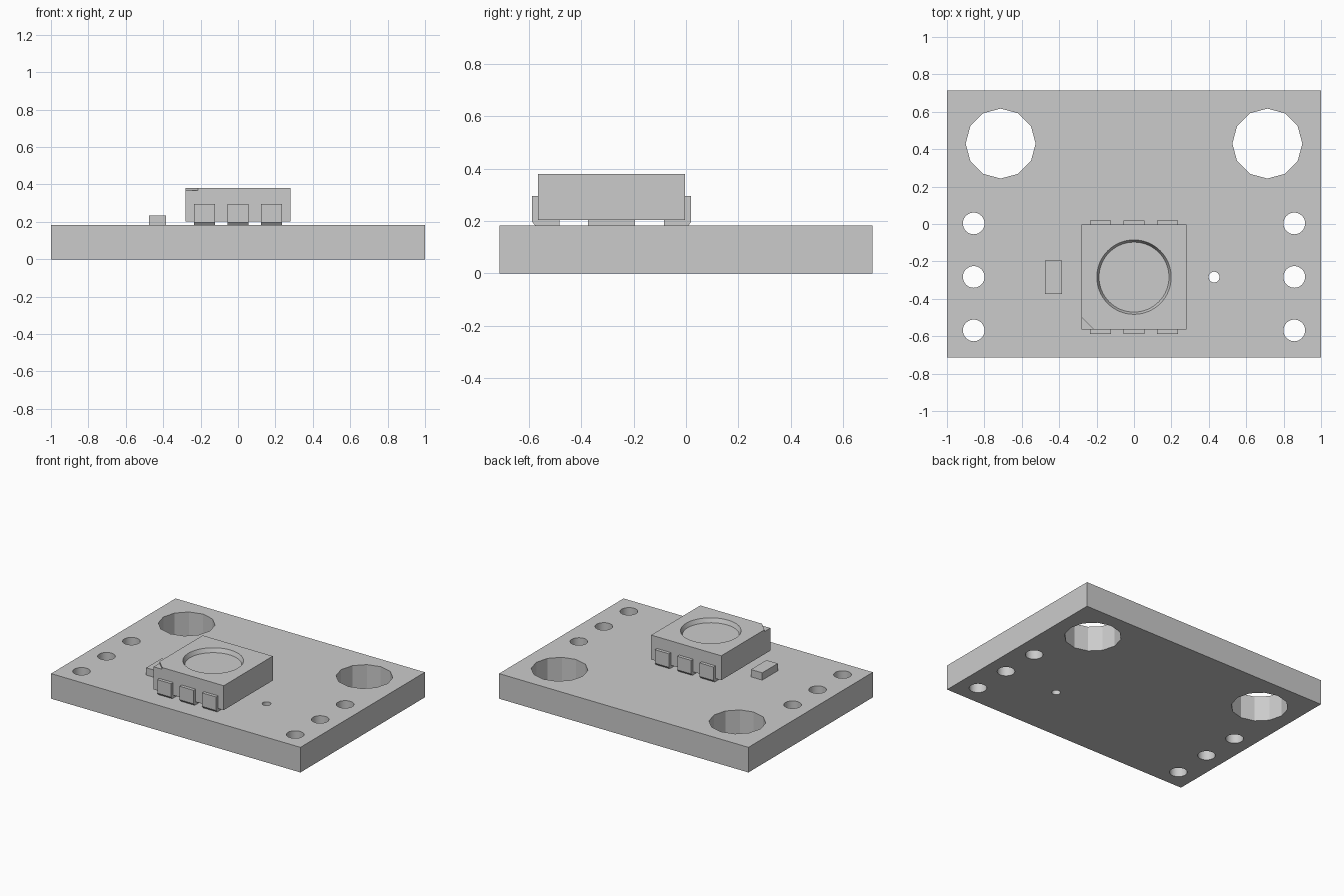
import bpy
import bmesh
from math import cos, sin, tau, radians
from mathutils import Vector

old = bpy.data.objects.get("Cube")
if old:
    bpy.data.objects.remove(old, do_unlink=True)

grey = bpy.data.materials.new("plain grey")
grey.use_nodes = True
grey.diffuse_color = (0.6, 0.6, 0.6, 1)
grey.node_tree.nodes["Principled BSDF"].inputs["Base Color"].default_value = (0.6, 0.6, 0.6, 1)

BOARD_X, BOARD_Y, BOARD_Z = 1.0, 0.713, 0.182
CHIP_Y, CHIP_HALF = -0.284, 0.281
CHIP_BASE, CHIP_TOP = 0.203, 0.38
LEAD_XS = (-0.18, 0, 0.18)
LEAD_HALF = 0.056


def loft(bm, lower, upper):
    """Close a solid between two matching loops of points."""
    a = [bm.verts.new(p) for p in lower]
    b = [bm.verts.new(p) for p in upper]
    bm.faces.new(a[::-1])
    bm.faces.new(b)
    for i in range(len(a)):
        j = (i + 1) % len(a)
        bm.faces.new((a[i], a[j], b[j], b[i]))


def box(bm, x0, x1, y0, y1, z0, z1):
    loop = [(x0, y0), (x1, y0), (x1, y1), (x0, y1)]
    loft(bm, [(x, y, z0) for x, y in loop], [(x, y, z1) for x, y in loop])


def ring(x, y, z, r, n):
    return [(x + r * cos(tau * i / n), y + r * sin(tau * i / n), z) for i in range(n)]


def finish(name, bm):
    bmesh.ops.recalc_face_normals(bm, faces=bm.faces[:])
    mesh = bpy.data.meshes.new(name)
    bm.to_mesh(mesh)
    bm.free()
    mesh.materials.append(grey)
    obj = bpy.data.objects.new(name, mesh)
    bpy.context.collection.objects.link(obj)
    return obj


def activate(obj):
    bpy.ops.object.select_all(action='DESELECT')
    obj.select_set(True)
    bpy.context.view_layer.objects.active = obj


def carve(obj, cutter):
    """Subtract the cutter, then drop it."""
    cutter.hide_render = True
    mod = obj.modifiers.new("cut", 'BOOLEAN')
    mod.operation = 'DIFFERENCE'
    mod.solver = 'EXACT'
    mod.object = cutter
    activate(obj)
    bpy.ops.object.modifier_apply(modifier=mod.name)
    bpy.data.objects.remove(cutter, do_unlink=True)
    bpy.ops.object.shade_smooth_by_angle(angle=radians(25))


# Board with mounting holes, pin holes and one small via
bm = bmesh.new()
box(bm, -BOARD_X, BOARD_X, -BOARD_Y, BOARD_Y, 0, BOARD_Z)
board = finish("circuit_board", bm)

holes = [(0.428, CHIP_Y, 0.029, 24)]
for side in (-1, 1):
    holes.append((side * 0.713, 0.43, 0.187, 12))
    holes += [(side * 0.857, y, 0.058, 32) for y in (0.003, -0.283, -0.569)]
bm = bmesh.new()
for x, y, r, n in holes:
    loft(bm, ring(x, y, -0.1, r, n), ring(x, y, 0.3, r, n))
carve(board, finish("hole_cutter", bm))

# Chip body with a tapered round recess and a notched corner
bm = bmesh.new()
box(bm, -CHIP_HALF, CHIP_HALF, CHIP_Y - CHIP_HALF, CHIP_Y + CHIP_HALF, CHIP_BASE, CHIP_TOP)
chip = finish("chip_body", bm)

bm = bmesh.new()
loft(bm, ring(0, CHIP_Y, CHIP_TOP - 0.03, 0.187, 64), ring(0, CHIP_Y, CHIP_TOP + 0.03, 0.211, 64))
cx, cy = -CHIP_HALF, CHIP_Y - CHIP_HALF
corner = [(cx - 0.02, cy - 0.02), (cx + 0.088, cy - 0.02), (cx - 0.02, cy + 0.088)]
loft(bm, [(x, y, CHIP_TOP - 0.013) for x, y in corner],
     [(x, y, CHIP_TOP + 0.03) for x, y in corner])
carve(chip, finish("chip_cutter", bm))

# Bent leads on the front and back of the chip
profile = [(0.2, BOARD_Z), (0.292, BOARD_Z), (0.304, 0.197), (0.304, 0.295),
           (CHIP_HALF, 0.295), (CHIP_HALF, CHIP_BASE), (0.2, CHIP_BASE)]
for side, place in ((-1, "front"), (1, "back")):
    bm = bmesh.new()
    for x in LEAD_XS:
        loft(bm, [(x - LEAD_HALF, CHIP_Y + side * d, z) for d, z in profile],
             [(x + LEAD_HALF, CHIP_Y + side * d, z) for d, z in profile])
    finish(place + "_leads", bm)

# Support pads beneath the chip
bm = bmesh.new()
for x in LEAD_XS:
    box(bm, x - LEAD_HALF, x + LEAD_HALF, CHIP_Y - 0.09, CHIP_Y + 0.09, BOARD_Z, CHIP_BASE)
finish("chip_support_pads", bm)

# Small component beside the chip
bm = bmesh.new()
box(bm, -0.475, -0.384, CHIP_Y - 0.089, CHIP_Y + 0.089, BOARD_Z, 0.235)
finish("small_capacitor", bm)
